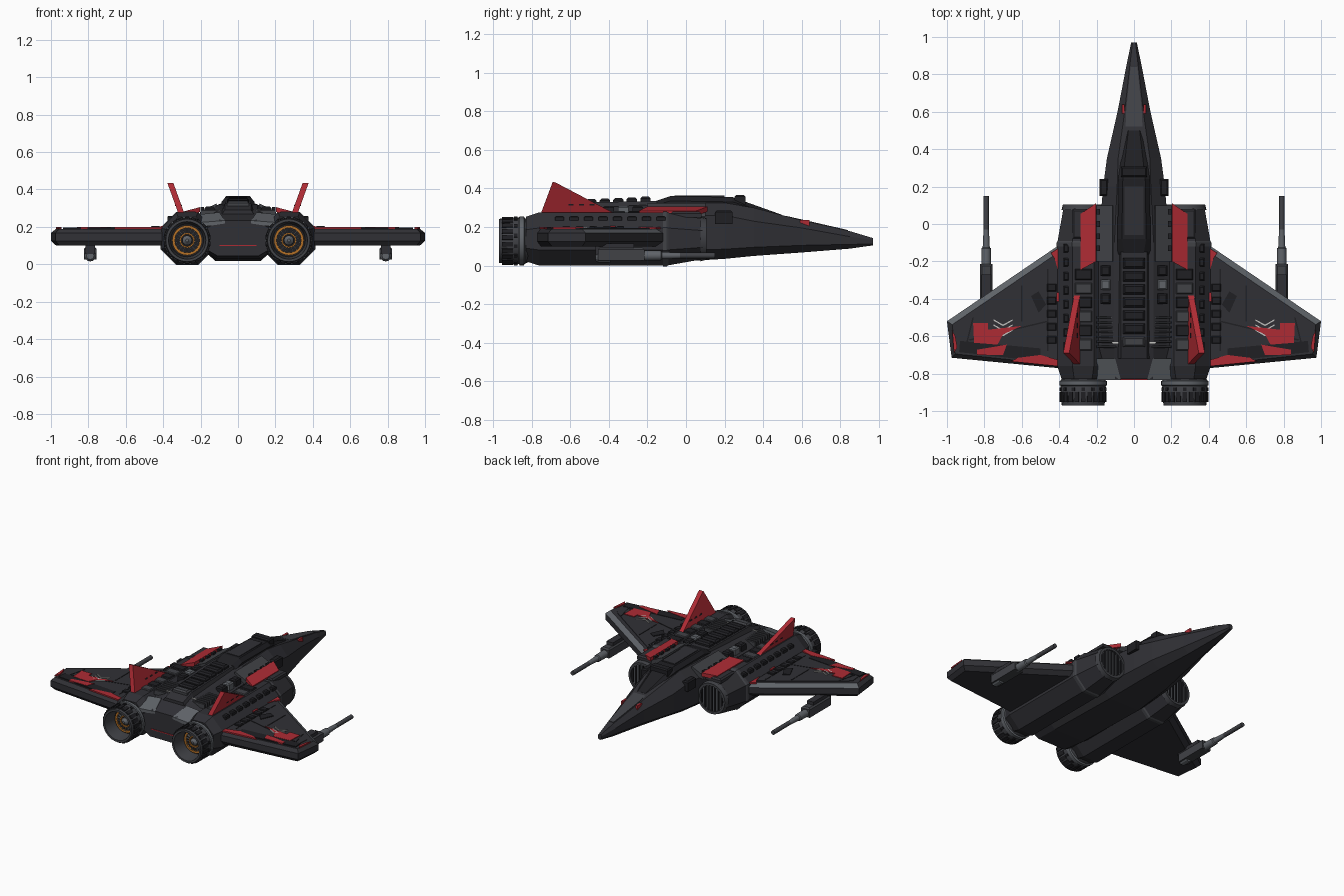
import bpy, bmesh, math
from mathutils import Vector, Matrix

if "Cube" in bpy.data.objects:
    bpy.data.objects.remove(bpy.data.objects["Cube"])

def material(name, r, g, b):
    m = bpy.data.materials.new(name)
    m.diffuse_color = (r, g, b, 1)
    m.use_nodes = True
    m.node_tree.nodes["Principled BSDF"].inputs["Base Color"].default_value = m.diffuse_color
    return m

HULL = material("charcoal hull", 0.030, 0.030, 0.036)
BLACK = material("black trim", 0.014, 0.014, 0.017)
PANEL = material("dark grey panel", 0.052, 0.054, 0.062)
GREY = material("steel grey", 0.115, 0.125, 0.140)
RED = material("red paint", 0.42, 0.024, 0.034)
ORANGE = material("engine orange", 0.45, 0.16, 0.02)
WHITE = material("pale marking", 0.55, 0.55, 0.53)

def build(name, verts, faces, mat, mirror=False):
    me = bpy.data.meshes.new(name)
    me.from_pydata([tuple(v) for v in verts], [], faces)
    bm = bmesh.new()
    bm.from_mesh(me)
    bmesh.ops.recalc_face_normals(bm, faces=bm.faces)
    bm.to_mesh(me)
    bm.free()
    me.materials.append(mat)
    ob = bpy.data.objects.new(name, me)
    bpy.context.collection.objects.link(ob)
    if mirror:
        ob.modifiers.new("mirror", 'MIRROR')
    return ob

def loft(name, rings, mat, mirror=False, closed=False):
    """Skin a list of equal-length rings; closed joins last ring to first."""
    n, k = len(rings[0]), len(rings)
    faces = [(i * n + j, i * n + (j + 1) % n, (i + 1) % k * n + (j + 1) % n, (i + 1) % k * n + j)
             for i in range(k if closed else k - 1) for j in range(n)]
    if not closed:
        faces += [tuple(range(n)), tuple(range((k - 1) * n, k * n))]
    return build(name, [p for r in rings for p in r], faces, mat, mirror)

def plate(name, outline, z0, z1, mat, mirror=False):
    return loft(name, [[(x, y, z) for x, y in outline] for z in (z0, z1)], mat, mirror)

def box(name, c, s, mat, mirror=False, chamfer=0.0):
    """Block whose top is drawn in by the chamfer."""
    def ring(z, d):
        return [(c[0] + sx * (s[0] / 2 - d), c[1] + sy * (s[1] / 2 - d), z)
                for sx, sy in ((-1, -1), (1, -1), (1, 1), (-1, 1))]
    z0, z1 = c[2] - s[2] / 2, c[2] + s[2] / 2
    return loft(name, [ring(z0, 0), ring(z1 - chamfer, 0), ring(z1, chamfer)], mat, mirror)

def circle(x, y, z, r, n, turn=0.0):
    return [(x + r * math.cos(turn + math.tau * i / n), y, z + r * math.sin(turn + math.tau * i / n))
            for i in range(n)]

def spin(name, x, z, profile, n, mat, closed=False, smooth=False, turn=0.0):
    """Mirrored lathe along y from (y, radius) pairs."""
    ob = loft(name, [circle(x, y, z, r, n, turn) for y, r in profile], mat, True, closed)
    if smooth:
        ob.data.shade_smooth()
        bpy.context.view_layer.objects.active = ob
        ob.select_set(True)
        bpy.ops.object.shade_smooth_by_angle(angle=math.radians(35))
        ob.select_set(False)
    return ob

# Fuselage: y, half widths (bottom, chine, top), heights (bottom, low, high, top)
def section(y, wb, wm, wt, zb, z1, z2, zt):
    half = [(wb, zb), (wm, z1), (wm, z2), (wt, zt)]
    return [(x, y, z) for x, z in half] + [(-x, y, z) for x, z in reversed(half)]

loft("fuselage", [section(*s) for s in (
    (0.97, .008, .015, .008, .105, .112, .132, .142),
    (0.85, .020, .040, .022, .088, .110, .150, .178),
    (0.60, .045, .088, .050, .068, .105, .195, .235),
    (0.35, .080, .145, .085, .050, .095, .230, .300),
    (0.20, .100, .165, .090, .035, .085, .260, .325),
    (-0.10, .120, .190, .105, .017, .080, .260, .320),
    (-0.65, .120, .190, .105, .030, .080, .250, .292),
    (-0.83, .110, .170, .100, .045, .080, .190, .235))], HULL)

# Canopy housing and nose details
loft("canopy", [section(*s) for s in (
    (0.50, .045, .045, .030, .235, .240, .255, .262),
    (0.24, .085, .085, .060, .290, .305, .330, .355),
    (-0.08, .088, .088, .065, .290, .305, .335, .360),
    (-0.17, .088, .088, .050, .290, .300, .310, .330))], BLACK)
plate("canopy_roof_panel", [(-.05, -.06), (.05, -.06), (.05, .2), (-.05, .2)], .352, .363, HULL)
box("canopy_brow", (0, .28, .338), (.14, .055, .054), BLACK, chamfer=.008)
box("shoulder_sensor", (.162, .195, .25), (.045, .09, .07), BLACK, True, .008)
box("nose_red_mark", (.058, .615, .221), (.014, .05, .03), RED, True)
loft("nose_spine_panel", [[(-w, y, z), (w, y, z), (w, y, z + .006), (-w, y, z + .006)]
                          for y, w, z in ((.84, .018, .178), (.60, .042, .233), (.52, .045, .251))], PANEL)

# Shoulder plates beside the spine
loft("shoulder_plate", [[(.10, y, .27), (.21, y, .255), (.20, y, .285), (.115, y, .325)]
                        for y in (-.20, .10)], PANEL, True)

# Spine with stepped armour blocks and cooling ribs
loft("spine_base", [[(-.10, y, .25), (.10, y, .25), (.07, y, z), (-.07, y, z)]
                    for y, z in ((-.15, .335), (-.62, .325), (-.72, .29))], HULL)
for i in range(7):
    box("spine_block", (0, -.21 - .07 * i, .335 - .003 * i), (.115, .054, .044), PANEL if i == 6 else BLACK, chamfer=.01)
for i in range(7):
    box("cooling_rib", (.147, -.50 - .026 * i, .275), (.105, .012, .036), PANEL, True, .004)
for i in range(3):
    box("spine_side_block", (.152, -.25 - .075 * i, .285), (.052, .055, .05), GREY if i == 1 else BLACK, True, .008)
box("spine_pale_mark", (.10, -.635, .294), (.035, .008, .006), WHITE, True)
loft("tail_grey_plate", [[(a, y, z), (.20, y, z - .02), (.20, y, z + .006), (a, y, z + .016)]
                         for y, z, a in ((-.835, .218, .07), (-.72, .262, .10))], GREY, True)
box("tail_red_line", (0, -.832, .10), (.2, .004, .006), RED)

# Engine nacelles: octagonal, narrowing to the intake
EX, EZ = .272, .138
C8 = 1 / math.cos(math.pi / 8)
spin("engine_nacelle", EX, EZ, [(y, a * C8) for y, a in (
    (.085, .105), (-.10, .138), (-.76, .138), (-.83, .115))], 8, HULL, turn=math.pi / 8)
spin("intake_lip", EX, EZ, [(.105, .108), (.075, .116), (.075, .09), (.105, .092)], 24, PANEL, True, True)
spin("intake_face", EX, EZ, [(.088, .096), (.094, .096)], 24, GREY)
for i in range(-3, 4):
    h = 2 * math.sqrt(.092 ** 2 - (i * .026) ** 2)
    box("intake_slat", (EX + i * .026, .097, EZ), (.011, .012, h), BLACK, True)
spin("nacelle_band", EX, EZ, [(y, r * C8) for y, r in (
    (-.09, .136), (-.10, .142), (-.12, .142), (-.12, .13))], 8, PANEL, turn=math.pi / 8)

# Nacelle top armour, side dashes and vents
for i in range(6):
    box("nacelle_top_step", (.27, -.27 - .075 * i, .276), (.09, .06, .014), PANEL if i % 2 else BLACK, True, .005)
for i in range(8):
    box("nacelle_dash", (.362, -.13 - .075 * i, .246), (.032, .045, .024), BLACK, True, .006)
box("nacelle_top_grille", (.27, .0, .265), (.12, .16, .03), HULL, True, .01)
box("nacelle_red_mark", (.408, -.39, .198), (.012, .05, .012), RED, True)

# Tilted red plates ahead of the fins
loft("red_shoulder_plate", [[(x, y, z + h) for x, y, z in (
    (.202, .112, .298), (.285, .055, .276), (.285, -.245, .276), (.202, -.20, .298))]
    for h in (-.018, .008)], RED, True)
for i in range(4):
    box("shoulder_plate_dash", (.192, -.13 + .065 * i, .298), (.018, .03, .016), BLACK, True)

# Exhaust nozzles with collars, petals, orange ring and turbine blades
spin("nozzle_shell", EX, .128, [(-.81, .108), (-.84, .120), (-.90, .122), (-.97, .114), (-.97, .100), (-.87, .088), (-.81, .088)],
     32, PANEL, True, True)
spin("nozzle_collar", EX, .128, [(-.835, .118), (-.84, .127), (-.862, .127), (-.867, .118)], 32, GREY, True, True)
spin("turbine_back", EX, .128, [(-.84, .092), (-.87, .092)], 32, BLACK)
spin("turbine_orange_ring", EX, .128, [(-.87, .080), (-.882, .080), (-.882, .066), (-.87, .066)], 32, ORANGE, True)
spin("turbine_inner_ring", EX, .128, [(-.87, .040), (-.885, .040), (-.885, .032), (-.87, .032)], 24, ORANGE, True)
spin("turbine_hub", EX, .128, [(-.86, .026), (-.885, .026), (-.90, .008)], 16, GREY)

def radial(name, count, r, size, y, mat):
    """Blocks spaced around the engine axis, size is (tangent, y, radial)."""
    verts, faces = [], []
    for i in range(count):
        rot = Matrix.Rotation(math.tau * i / count, 3, 'Y')
        b = len(verts)
        for sx in (-1, 1):
            for sy, sz in ((-1, -1), (1, -1), (1, 1), (-1, 1)):
                p = rot @ Vector((sx * size[0] / 2, sy * size[1] / 2, r + sz * size[2] / 2))
                verts.append((p.x + EX, p.y + y, p.z + .128))
        faces += [tuple(b + k for k in f) for f in ((0, 1, 2, 3), (4, 5, 6, 7), (0, 1, 5, 4),
                                                    (1, 2, 6, 5), (2, 3, 7, 6), (3, 0, 4, 7))]
    build(name, verts, faces, mat, True)

radial("nozzle_petals", 22, .119, (.024, .055, .012), -.925, BLACK)
radial("nozzle_clamps", 14, .121, (.018, .018, .012), -.883, BLACK)
radial("turbine_blades", 18, .053, (.006, .012, .04), -.876, GREY)

# Wings: chamfered slabs with a steel leading edge
LEAD = [(.36, -.085), (1.0, -.52), (.975, -.715), (.36, -.775)]
TOP = [(.36, -.122), (.972, -.538), (.955, -.695), (.36, -.757)]
wing = loft("wing", [[(x, y, z) for x, y in o] for o, z in ((TOP, .10), (LEAD, .125), (LEAD, .168), (TOP, .19))], HULL, True)
wing.data.materials.append(GREY)
for f in wing.data.polygons:
    if f.normal.y > .2 and f.normal.x > .1 and f.normal.z > .2:
        f.material_index = 1
plate("wing_skin", [(.38, -.16), (.90, -.52), (.93, -.55), (.92, -.66), (.38, -.72)], .188, .194, HULL, True)
plate("aileron", [(.50, -.665), (.93, -.625), (.935, -.685), (.50, -.735)], .188, .197, BLACK, True)

# Painted wing details
def decal(name, pts, mat):
    plate(name, pts, .190, .199, mat, True)

decal("wing_root_red", [(.405, -.13), (.445, -.155), (.425, -.185), (.405, -.25)], RED)
decal("wing_red_patch", [(.60, -.545), (.78, -.565), (.78, -.53), (.86, -.53), (.855, -.635), (.73, -.645), (.70, -.59)], RED)
decal("wing_red_stripe", [(.41, -.76), (.41, -.725), (.50, -.70), (.62, -.715), (.66, -.735)], RED)
decal("aileron_red_stripe", [(.68, -.645), (.84, -.672), (.84, -.70), (.70, -.70)], RED)
decal("wing_tip_red", [(.955, -.60), (.972, -.57), (.962, -.69), (.945, -.66)], RED)
decal("wing_hatch", [(.47, -.43), (.51, -.36), (.55, -.385), (.51, -.475)], BLACK)
for i in range(3):
    y = -.51 - .027 * i
    decal("wing_chevron", [(.65, y), (.70, y - .028), (.75, y), (.75, y - .007), (.70, y - .036), (.65, y - .007)], WHITE)
for a, b in (((.46, -.24), (.46, -.68)), ((.46, -.52), (.88, -.62)), ((.60, -.33), (.60, -.52)), ((.86, -.50), (.90, -.66))):
    d = (Vector(b) - Vector(a)).normalized() * .004
    n = Vector((-d.y, d.x))
    plate("wing_panel_line", [Vector(a) - n, Vector(b) - n, Vector(b) + n, Vector(a) + n], .190, .196, BLACK, True)
for i in range(5):
    box("wing_root_rib", (.44, -.34 - .07 * i, .197), (.05, .04, .014), BLACK, True, .004)

# Canted red tail fins with dark dashes
def fin_x(z):
    return .295 + (z - .25) * .36
FIN = [(-.765, .235), (-.69, .435), (-.675, .43), (-.36, .265), (-.36, .24)]
loft("tail_fin", [[(fin_x(z) + d, y, z) for y, z in FIN] for d in (-.016, .016)], RED, True)
for i in range(5):
    for z, y0 in ((.268, -.44), (.312, -.50)):
        if z < .3 or i < 3:
            y = y0 - .055 * i
            loft("fin_dash", [[(fin_x(h) + d, v, h) for v, h in ((y, z), (y + .026, z), (y + .026, z + .008), (y, z + .008))]
                              for d in (-.018, .018)], BLACK, True)

# Underwing guns
GX, GZ = .79, .052
box("gun_pylon", (GX, -.37, .085), (.05, .20, .06), HULL, True)
box("gun_body", (GX, -.335, .06), (.068, .24, .066), PANEL, True, .01)
spin("gun_rear_cap", GX, .046, [(-.47, .02), (-.455, .031), (-.39, .031)], 12, GREY)
spin("gun_sleeve", GX, GZ, [(-.23, .027), (-.13, .025), (-.125, .019), (-.02, .014)], 12, GREY, smooth=True)
spin("gun_barrel", GX, GZ, [(-.03, .015), (.15, .015)], 12, PANEL, smooth=True)
